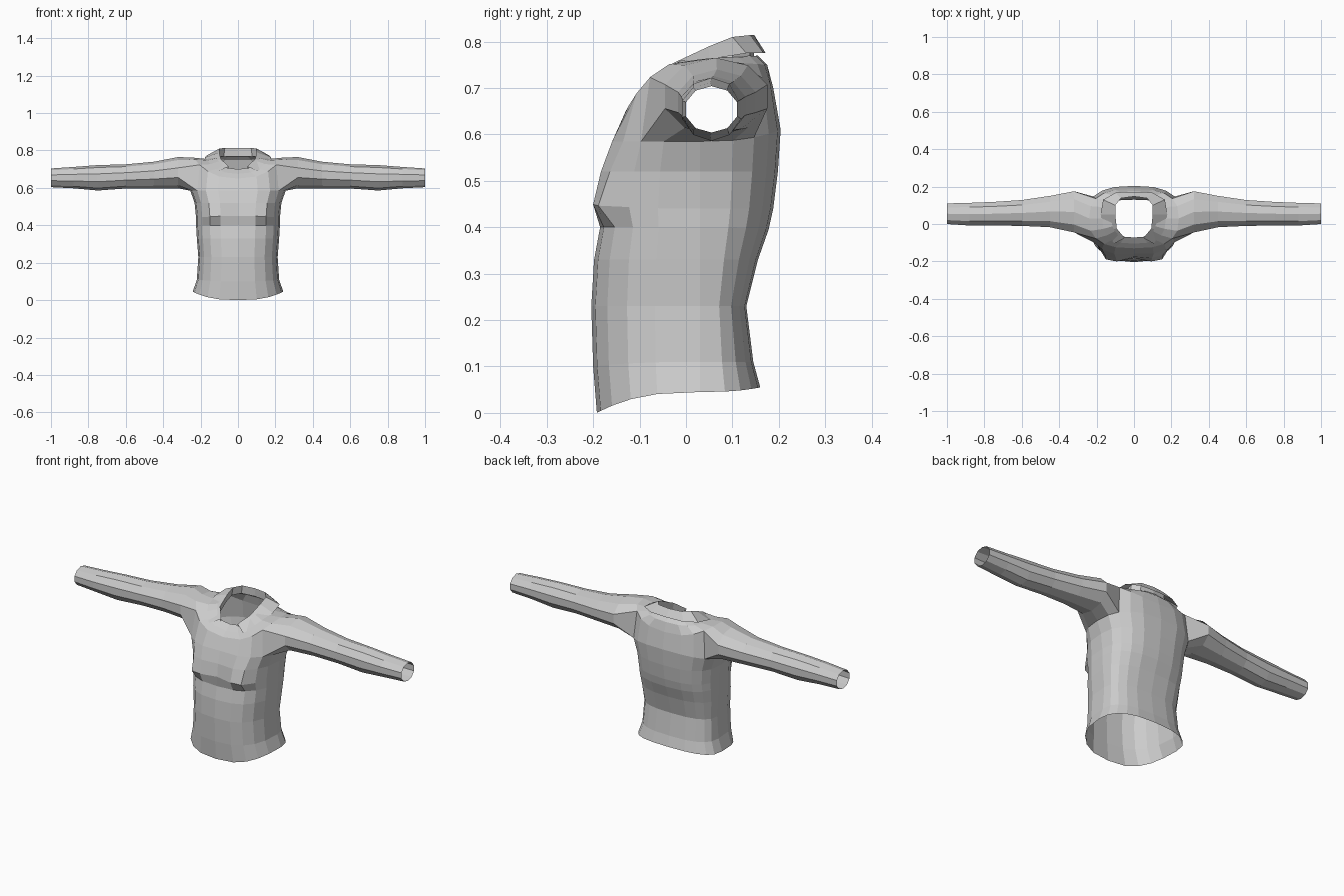
import bpy, bmesh
from math import sin, cos, pi, radians, exp, copysign

if "Cube" in bpy.data.objects:
    bpy.data.objects.remove(bpy.data.objects["Cube"])

N = 20            # columns around the torso (0 = front centre, 5 = +x side)
ARM = (3, 7)      # columns bounding the +x armhole
ARM_ROW = 7       # row of the armpit; the armhole opens up to the next row

# front z, side z, back z, front y, back y, half width, bust amount
TORSO = [
    (0.00, 0.045, 0.055, -0.192, 0.160, 0.242, 0),
    (0.10, 0.110, 0.110, -0.200, 0.145, 0.220, 0),
    (0.23, 0.230, 0.230, -0.204, 0.130, 0.212, 0),
    (0.33, 0.330, 0.330, -0.198, 0.155, 0.220, 0),
    (0.40, 0.400, 0.395, -0.185, 0.178, 0.224, 0),
    (0.45, 0.440, 0.440, -0.182, 0.188, 0.224, 0.045),
    (0.52, 0.520, 0.520, -0.175, 0.198, 0.232, 0.025),
    (0.585, 0.585, 0.61, -0.158, 0.204, 0.255, 0.01),
    (0.65, 0.762, 0.70, -0.130, 0.188, 0.240, 0),
    (0.675, 0.755, 0.75, -0.105, 0.175, 0.170, 0),
    (0.70, 0.765, 0.77, -0.072, 0.155, 0.120, 0),
]

# x, front y, back y, bottom z, top z
SLEEVE = [
    (0.32, -0.045, 0.175, 0.598, 0.765),
    (0.45, -0.017, 0.150, 0.598, 0.740),
    (0.60, -0.010, 0.128, 0.597, 0.726),
    (0.75, -0.008, 0.118, 0.586, 0.722),
    (0.88, -0.008, 0.113, 0.598, 0.712),
    (1.00, 0.000, 0.110, 0.604, 0.704),
]

# half of the collar, front to back: lower outer edge and upper fold
COLLAR_EDGE = [(0.105, -0.105, 0.69), (0.165, -0.03, 0.73), (0.178, 0.05, 0.762),
               (0.165, 0.13, 0.775), (0.10, 0.167, 0.775), (0, 0.172, 0.775)]
COLLAR_FOLD = [(0.05, -0.075, 0.715), (0.092, -0.025, 0.755), (0.10, 0.05, 0.79),
               (0.10, 0.10, 0.81), (0.07, 0.138, 0.814), (0, 0.147, 0.814)]


def power(v, e):
    return copysign(abs(v) ** e, v)


def torso_ring(bm, zf, zs, zb, yf, yb, w, bust):
    ring = []
    yc = 0.03
    for k in range(N):
        t = 2 * pi * k / N
        c, s = round(cos(t), 6), round(sin(t), 6)
        x = w * power(s, 0.75)
        depth = abs(c) ** 0.75
        y = yc + ((yf if c > 0 else yb) - yc) * depth
        z = zs + ((zf if c > 0 else zb) - zs) * c * c
        if c > 0:
            y -= bust * exp(-((abs(x) - 0.13) / 0.05) ** 2)
        ring.append(bm.verts.new((x, y, z)))
    return ring


def strip(bm, a, b, closed=True):
    n = len(a)
    for i in range(n if closed else n - 1):
        j = (i + 1) % n
        bm.faces.new((a[i], a[j], b[j], b[i]))


def finish(bm, name):
    bmesh.ops.recalc_face_normals(bm, faces=bm.faces)
    mesh = bpy.data.meshes.new(name)
    bm.to_mesh(mesh)
    bm.free()
    obj = bpy.data.objects.new(name, mesh)
    bpy.context.collection.objects.link(obj)
    return obj


# Shirt body: stacked rings, open at the hem, neck and both armholes
bm = bmesh.new()
rows = [torso_ring(bm, *r) for r in TORSO]
for i in range(len(rows) - 1):
    for k in range(N):
        side = min(k, N - 1 - k)
        if i == ARM_ROW and ARM[0] <= side < ARM[1]:
            continue
        j = (k + 1) % N
        bm.faces.new((rows[i][k], rows[i][j], rows[i + 1][j], rows[i + 1][k]))

# Sleeves: ten-sided tubes grown out of the armhole edges
for s in (1, -1):
    cols = [(k * s) % N for k in range(ARM[0], ARM[1] + 1)]
    last = [rows[ARM_ROW + 1][k] for k in cols] + [rows[ARM_ROW][k] for k in reversed(cols)]
    for x, y0, y1, z0, z1 in SLEEVE:
        ring = []
        for i in range(10):
            a = radians(18 + 36 * i)
            ring.append(bm.verts.new((s * x,
                                      (y0 + y1) / 2 - (y1 - y0) / 1.9 * cos(a),
                                      (z0 + z1) / 2 + (z1 - z0) / 2 * sin(a))))
        strip(bm, last, ring)
        last = ring
finish(bm, "shirt_body")

# Collar: folded band, open at the front
bm = bmesh.new()


def both_sides(points):
    full = points + [(-x, y, z) for x, y, z in reversed(points[:-1])]
    return [bm.verts.new(p) for p in full]


edge = both_sides(COLLAR_EDGE)
fold = both_sides(COLLAR_FOLD)
stand = both_sides([(x * 1.08, y, z - (0.02 if i == 0 else 0.045))
                    for i, (x, y, z) in enumerate(COLLAR_FOLD)])
strip(bm, edge, fold, closed=False)
strip(bm, fold, stand, closed=False)
finish(bm, "collar")
